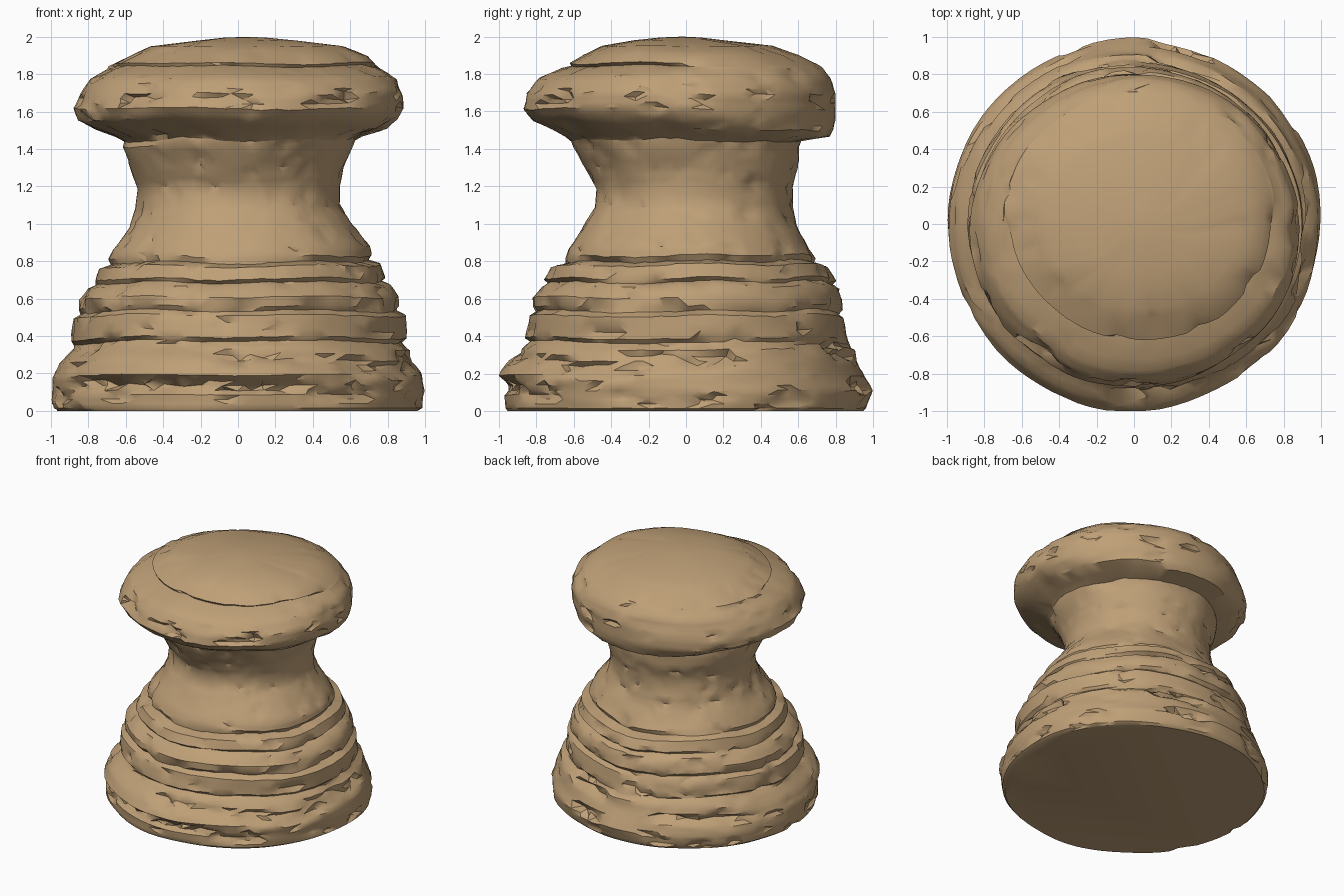
import bpy, bmesh, math
from mathutils import Vector, noise

if "Cube" in bpy.data.objects:
    bpy.data.objects.remove(bpy.data.objects["Cube"])

SEG = 84
stone = bpy.data.materials.new("tan stone")
stone.diffuse_color = (0.52, 0.35, 0.185, 1)
stone.use_nodes = True
stone.node_tree.nodes["Principled BSDF"].inputs["Base Color"].default_value = stone.diffuse_color

# Profile rows: z, x left, x right, y front, y back
BASE = [(0, -.97, .96, -.95, .95), (.015, -.985, .985, -.96, .965), (.11, -.99, 1, -.97, .99),
        (.19, -.99, .99, -1, .95), (.27, -.96, .96, -.95, .92), (.33, -.90, .93, -.88, .91),
        (.37, -.86, .88, -.835, .86)]
BANDS = [(.37, -.86, .88, -.835, .86), (.39, -.89, .90, -.86, .87), (.51, -.88, .90, -.84, .84),
         (.535, -.835, .845, -.80, .815), (.56, -.85, .86, -.82, .84), (.61, -.85, .86, -.82, .84),
         (.67, -.80, .82, -.77, .82), (.69, -.75, .77, -.735, .775), (.71, -.76, .79, -.76, .80),
         (.78, -.74, .77, -.73, .76), (.80, -.675, .695, -.65, .68)]
NECK = [(.80, -.675, .695, -.65, .68), (.83, -.69, .72, -.65, .69), (.88, -.67, .71, -.63, .65),
        (1.0, -.58, .61, -.55, .59), (1.1, -.55, .55, -.49, .57), (1.2, -.54, .55, -.48, .57),
        (1.3, -.58, .57, -.53, .60), (1.42, -.62, .62, -.60, .61), (1.45, -.61, .63, -.61, .62)]
CAPITAL = [(1.45, -.61, .63, -.61, .62), (1.475, -.66, .68, -.64, .77), (1.51, -.76, .80, -.71, .79),
           (1.56, -.86, .85, -.82, .80), (1.62, -.88, .88, -.87, .80), (1.70, -.84, .89, -.85, .80),
           (1.78, -.79, .85, -.78, .77), (1.83, -.70, .77, -.66, .73), (1.845, -.65, .71, -.61, .66)]
CROWN = [(1.845, -.65, .71, -.61, .66), (1.86, -.66, .74, -.62, .68), (1.90, -.58, .70, -.55, .60),
         (1.95, -.47, .57, -.45, .46), (1.98, -.22, .32, -.28, .20), (1.995, -.08, .16, -.14, .08)]
CREVICES = (.37, .535, .69, .80)

# Broken, rubbly strips: start angle, end angle, start z, end z, half height
CRAGS = [(203, 290, .15, .13, .045), (262, 292, .29, .28, .04), (290, 335, .27, .21, .055),
         (335, 374, .26, .28, .06), (200, 214, .34, .33, .05), (60, 85, .33, .30, .05),
         (66, 84, .14, .13, .05), (110, 150, .24, .20, .035),
         (224, 236, 1.66, 1.66, .045), (306, 316, 1.68, 1.67, .045)]


def crag_weight(deg, z):
    best = 0
    for a0, a1, z0, z1, h in CRAGS:
        for d in (deg, deg + 360):
            if a0 <= d <= a1:
                zc = z0 + (z1 - z0) * (d - a0) / (a1 - a0)
                best = max(best, min(1, max(0, 1.6 * (1 - abs(z - zc) / h))))
    return best


def surface_point(row, i):
    z, x0, x1, y0, y1 = row
    a = 2 * math.pi * i / SEG
    c, s = math.cos(a), math.sin(a)
    fade = min(1, z / .3, (2 - z) / .3)
    crag = crag_weight(i * 360 / SEG, z)
    # fine jitter of the vertices breaks up the regular grid
    jitter = noise.noise_vector(Vector((c * 29 + .7, s * 29 + .2, z * 41 + .3)))
    # broad unevenness, thin horizontal flaking, small chips and crumbled strips
    broad = noise.noise(Vector((c * 1.7 + 5, s * 1.7 + 3, z * 1.5 + 1)))
    flake = noise.noise(Vector((c * 2.6 + 11, s * 2.6 + 7, z * 11 + 2)))
    chip = noise.noise(Vector((c * 5 + 1.3, s * 5 + 4.7, z * 15 + .4)))
    k = 1 + .012 * broad + .012 * flake - .028 * min(1, max(0, (chip - .3) * 8))
    k -= crag * (.025 + .09 * abs(jitter.z))
    # crevices open and close around the body; the crown ledge only shows at the front
    if any(abs(z - v) < .001 for v in CREVICES):
        k += .06 * max(0, noise.noise(Vector((c * 2 + 3, s * 2 + 1, z * 9))))
    if abs(z - 1.845) < .001:
        k += .075 * min(1, max(0, s * 3 + .6))
    a += 2 * math.pi / SEG * jitter.x * (.55 + .4 * crag)
    x = (x0 + x1) / 2 + (x1 - x0) / 2 * math.cos(a) * k
    y = (y0 + y1) / 2 + (y1 - y0) / 2 * math.sin(a) * k
    # ledges wander up and down around the body
    dz = fade * (.03 * noise.noise(Vector((c * 1.4 + 2, s * 1.4 + 9, z * 1.5)))
                 + jitter.y * (.008 + .015 * crag))
    return Vector((max(-1, min(1, x)), max(-1, min(1, y)), z + dz))


def refine(rows, step):
    out = [rows[0]]
    for a, b in zip(rows, rows[1:]):
        n = max(1, math.ceil((b[0] - a[0]) / step))
        out += [tuple(p + (q - p) * j / n for p, q in zip(a, b)) for j in range(1, n + 1)]
    return out


def loft(name, rows, step, bottom=False, top=False):
    bm = bmesh.new()
    rings = [[bm.verts.new(surface_point(r, i)) for i in range(SEG)] for r in refine(rows, step)]
    for lo, hi in zip(rings, rings[1:]):
        for i in range(SEG):
            j = (i + 1) % SEG
            bm.faces.new((lo[i], lo[j], hi[j], hi[i]))
    bmesh.ops.triangulate(bm, faces=bm.faces[:], quad_method='SHORT_EDGE')
    if bottom:
        bm.faces.new(rings[0][::-1])
    if top:
        tip = bm.verts.new((.05, -.02, 2))
        for i in range(SEG):
            bm.faces.new((rings[-1][i], rings[-1][(i + 1) % SEG], tip))
    me = bpy.data.meshes.new(name)
    bm.to_mesh(me)
    bm.free()
    me.materials.append(stone)
    ob = bpy.data.objects.new(name, me)
    bpy.context.collection.objects.link(ob)
    bpy.ops.object.select_all(action='DESELECT')
    ob.select_set(True)
    bpy.context.view_layer.objects.active = ob
    bpy.ops.object.shade_smooth_by_angle(angle=math.radians(35))


# Sections share their end rings, so the body reads as one weathered block
loft("base_plinth", BASE, .03, bottom=True)
loft("stacked_bands", BANDS, .05)
loft("neck", NECK, .05)
loft("capital", CAPITAL, .035)
loft("crown_slab", CROWN, .05, top=True)
